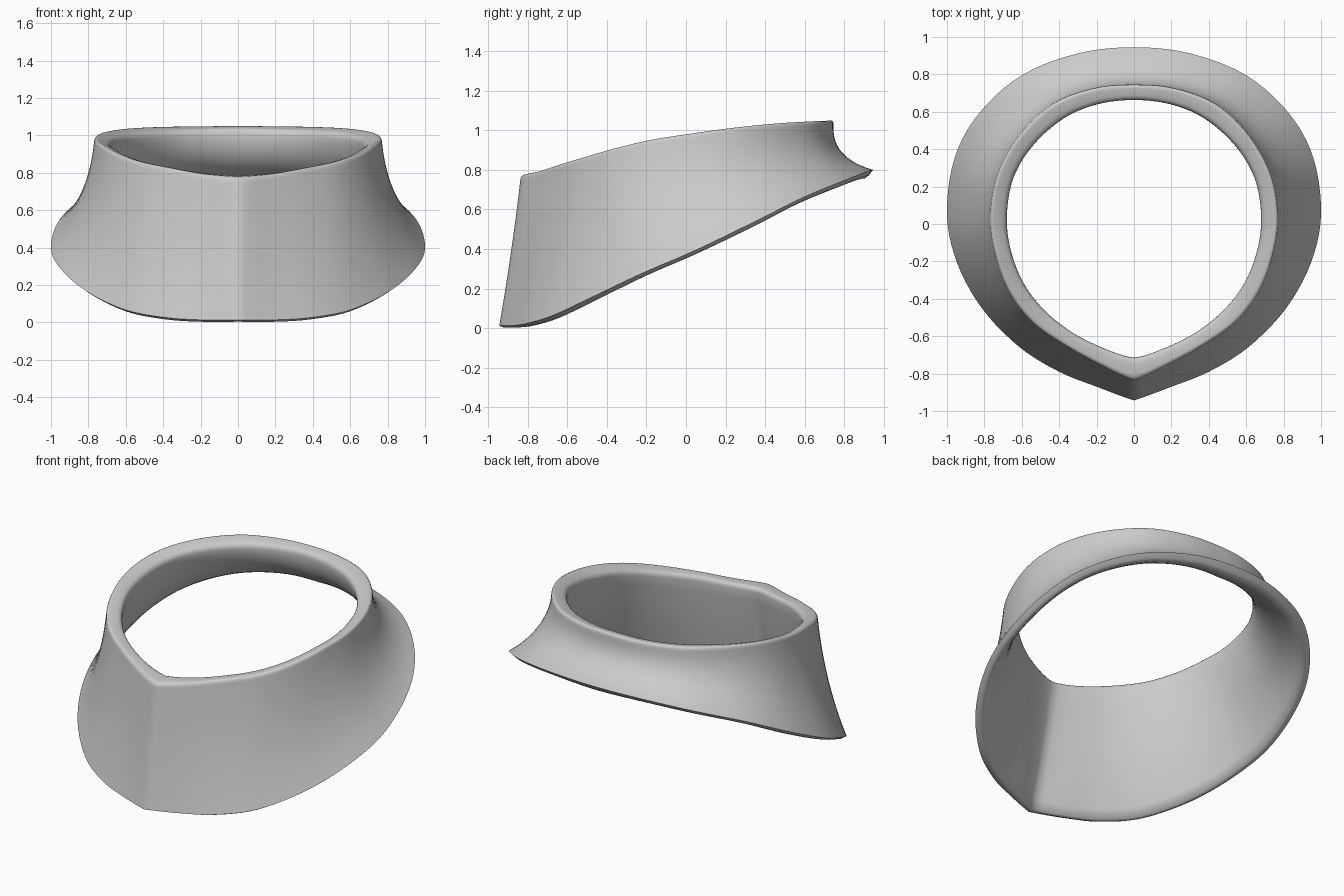
import bpy, bmesh, math
from mathutils import Vector

if "Cube" in bpy.data.objects:
    bpy.data.objects.remove(bpy.data.objects["Cube"])

# Half-ring stations, front to back:
# bottom edge x,y,z | top rim outer x,y,z | top rim inner x,y
ROWS = [
    (0, -.943, .013, 0, -.837, .775, 0, -.715),
    (.2, -.870, .014, .18, -.755, .793, .16, -.665),
    (.4, -.790, .028, .37, -.65, .828, .33, -.58),
    (.61, -.66, .07, .54, -.53, .865, .475, -.465),
    (.81, -.455, .167, .665, -.37, .912, .585, -.325),
    (.945, -.21, .283, .74, -.175, .958, .655, -.155),
    (1, .05, .395, .77, .03, .99, .68, .03),
    (.96, .35, .54, .735, .255, 1.02, .647, .24),
    (.83, .59, .66, .62, .468, 1.04, .54, .42),
    (.60, .795, .745, .44, .64, 1.05, .375, .565),
    (.30, .912, .79, .22, .725, 1.053, .195, .64),
    (0, .945, .80, 0, .745, 1.055, 0, .663),
]
STEPS, WALL = 5, 12


def catmull(a, b, c, d, t):
    return [.5 * (2*q + (r-p)*t + (2*p-5*q+4*r-s)*t*t + (3*q-p-3*r+s)*t**3)
            for p, q, r, s in zip(a, b, c, d)]


def blend(front, side, back, s):
    return front + (side-front)*s*2 if s < .5 else side + (back-side)*(s*2-1)


def bezier(a, c, b, n):
    return [a*(1-t)**2 + c*2*t*(1-t) + b*t*t for t in (i/n for i in range(n+1))]


def control(a, b, fh, fz):
    return Vector((a.x+(b.x-a.x)*fh, a.y+(b.y-a.y)*fh, a.z+(b.z-a.z)*fz))


def section(row, s):
    """Closed wall cross-section at one station."""
    bot, top = Vector(row[0:3]), Vector(row[3:6])
    inner = Vector((row[6], row[7], top.z + blend(.012, -.035, -.02, s)))
    inward = (inner - top)
    inward.z = 0
    inward.normalize()
    foot = bot + inward*.045
    foot.z = max(foot.z + blend(-.006, -.018, -.045, s), 0)
    down = Vector((0, 0, -1))
    fz = blend(.5, .52, .74, s)
    t0, i0 = top + down*.03, inner + down*.03
    outer = bezier(t0, control(t0, bot, blend(.4, .16, -.06, s), fz), bot, WALL)
    inside = bezier(foot, control(i0, foot, blend(.4, .2, .03, s), fz), i0, WALL)
    lip_in = bezier(i0, inner, inner.lerp(top, .3), 4)[1:]
    lip_out = bezier(top.lerp(inner, .25), top, t0, 4)[:-1]
    under = (bot + foot)/2 + down*.006
    under.z = max(under.z, 0)
    return outer + [under] + inside + lip_in + lip_out


# Spline the stations into a smooth half ring with a softened front crease
a, b = ROWS[0], ROWS[1]
ghost = [2*p-q for p, q in zip(a, b)]
for k, soft in ((1, .15), (4, .35), (7, .6)):
    ghost[k] += (b[k]-ghost[k])*soft
m = ROWS[-2]
ext = [ghost] + list(ROWS) + [(-m[0], m[1], m[2], -m[3], m[4], m[5], -m[6], m[7])]
n = (len(ROWS)-1) * STEPS
half = []
for k in range(n+1):
    i = min(k // STEPS, len(ROWS)-2)
    half.append(section(catmull(*ext[i:i+4], k/STEPS - i), k/n))
for end in (half[0], half[-1]):
    for p in end:
        p.x = 0
mirrored = [[Vector((-p.x, p.y, p.z)) for p in sec] for sec in half[-2:0:-1]]

# Collar band
bm = bmesh.new()
rings = [[bm.verts.new(p) for p in sec] for sec in half + mirrored]
for j, r in enumerate(rings):
    q = rings[(j+1) % len(rings)]
    for k in range(len(r)):
        l = (k+1) % len(r)
        bm.faces.new((r[k], r[l], q[l], q[k]))
bmesh.ops.recalc_face_normals(bm, faces=bm.faces)
mesh = bpy.data.meshes.new("collar_band")
bm.to_mesh(mesh)
bm.free()
collar = bpy.data.objects.new("collar_band", mesh)
bpy.context.collection.objects.link(collar)
bpy.context.view_layer.objects.active = collar
collar.select_set(True)
bpy.ops.object.shade_smooth_by_angle(angle=math.radians(75))
